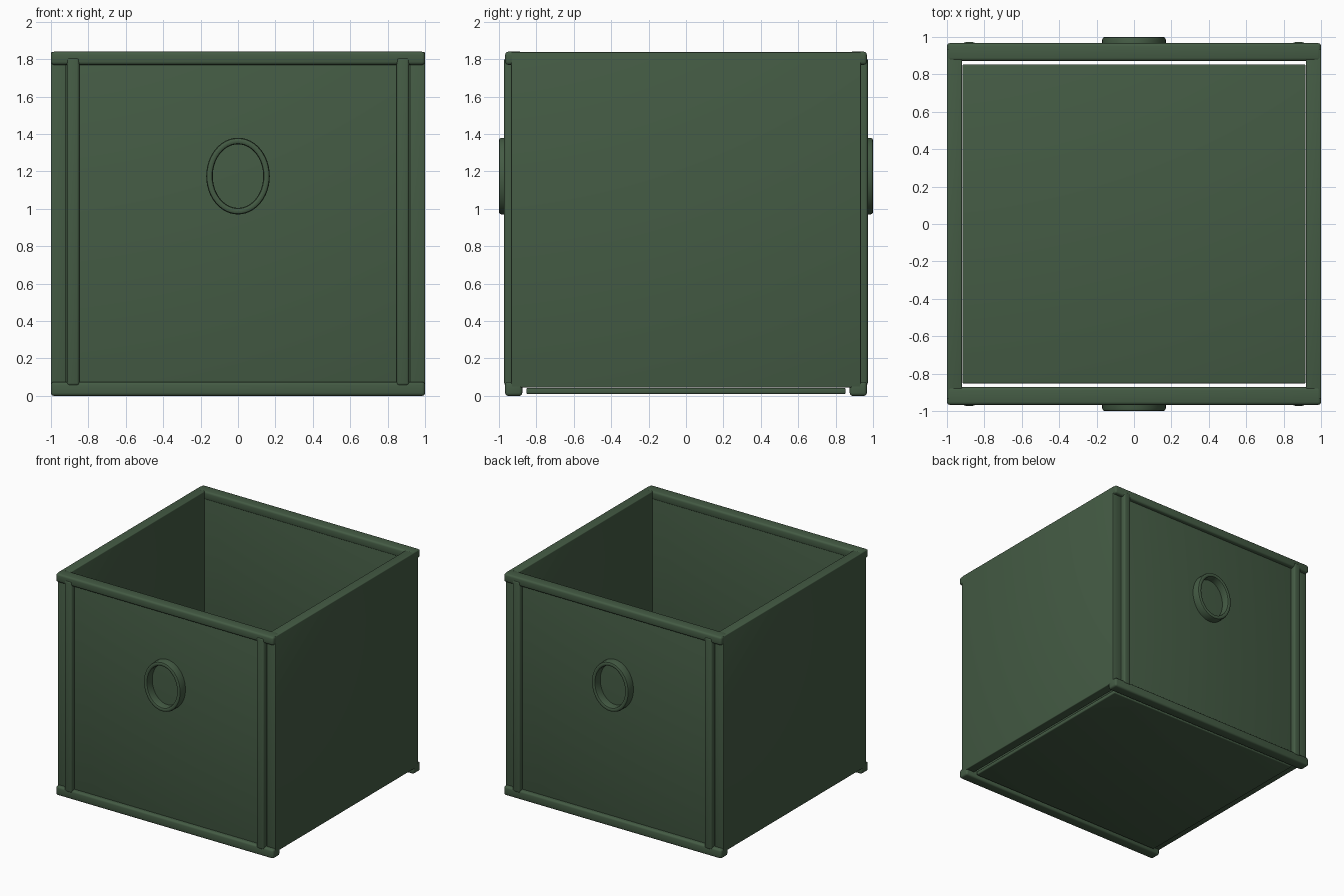
import bpy
import bmesh
import math

cube = bpy.data.objects.get("Cube")
if cube:
    bpy.data.objects.remove(cube, do_unlink=True)

green = bpy.data.materials.new("dark green")
green.use_nodes = True
colour = (0.058, 0.105, 0.058, 1)
green.diffuse_color = colour
bsdf = next(n for n in green.node_tree.nodes if n.type == 'BSDF_PRINCIPLED')
bsdf.inputs["Base Color"].default_value = colour


def finish(name, bm):
    """Turn a bmesh into a smooth-shaded object."""
    bmesh.ops.recalc_face_normals(bm, faces=bm.faces)
    mesh = bpy.data.meshes.new(name)
    bm.to_mesh(mesh)
    bm.free()
    mesh.materials.append(green)
    obj = bpy.data.objects.new(name, mesh)
    bpy.context.collection.objects.link(obj)
    bpy.ops.object.select_all(action='DESELECT')
    obj.select_set(True)
    bpy.context.view_layer.objects.active = obj
    bpy.ops.object.shade_smooth_by_angle(angle=math.radians(40))
    return obj


def board(name, xs, ys, zs, bevel):
    """Box between given limits with rounded edges."""
    bm = bmesh.new()
    bmesh.ops.create_cube(bm, size=1)
    for v in bm.verts:
        v.co = [sum(r) / 2 + c * (r[1] - r[0]) for c, r in zip(v.co, (xs, ys, zs))]
    bmesh.ops.bevel(bm, geom=bm.edges[:], offset=bevel, segments=3,
                    profile=0.5, affect='EDGES')
    return finish(name, bm)


def span(side, a, b):
    """Limits from a to b on the positive or negative side."""
    return tuple(sorted((side * a, side * b)))


def handle_ring(name, side):
    """Oval ring swept from a rounded rectangular section."""
    section = [(0, 0.93), (0, 0.985), (0.004, 0.996), (0.012, 1.0),
               (0.023, 1.0), (0.031, 0.996), (0.035, 0.985), (0.035, 0.93)]
    bm = bmesh.new()
    steps = 48
    loops = []
    for i in range(steps):
        a = math.tau * i / steps
        loops.append([bm.verts.new(((0.135 + r) * math.cos(a), side * y,
                                    1.175 + (0.17 + r) * math.sin(a)))
                      for r, y in section])
    n = len(section)
    for i in range(steps):
        p, q = loops[i], loops[(i + 1) % steps]
        for j in range(n):
            k = (j + 1) % n
            bm.faces.new((p[j], p[k], q[k], q[j]))
    finish(name, bm)


# Floor panel
board("floor_panel", (-0.918, 0.918), (-0.853, 0.853), (0.01, 0.042), 0.008)

# Side walls, flush with the rim
for side, label in ((1, "left"), (-1, "right")):
    board(label + "_wall", span(side, 0.92, 1.0), (-0.935, 0.935), (0.045, 1.838), 0.006)

# Front and back walls with rails, strips and ring
for side, label in ((-1, "front"), (1, "back")):
    board(label + "_wall", (-0.922, 0.922), span(side, 0.876, 0.932), (0.03, 1.80), 0.004)
    board(label + "_top_rail", (-1, 1), span(side, 0.872, 0.967), (1.77, 1.84), 0.016)
    board(label + "_bottom_rail", (-1, 1), span(side, 0.875, 0.967), (0, 0.075), 0.016)
    for sx, hand in ((1, "left"), (-1, "right")):
        board(label + "_" + hand + "_strip", span(sx, 0.848, 0.915),
              span(side, 0.90, 0.972), (0.055, 1.808), 0.014)
    handle_ring(label + "_handle_ring", side)
